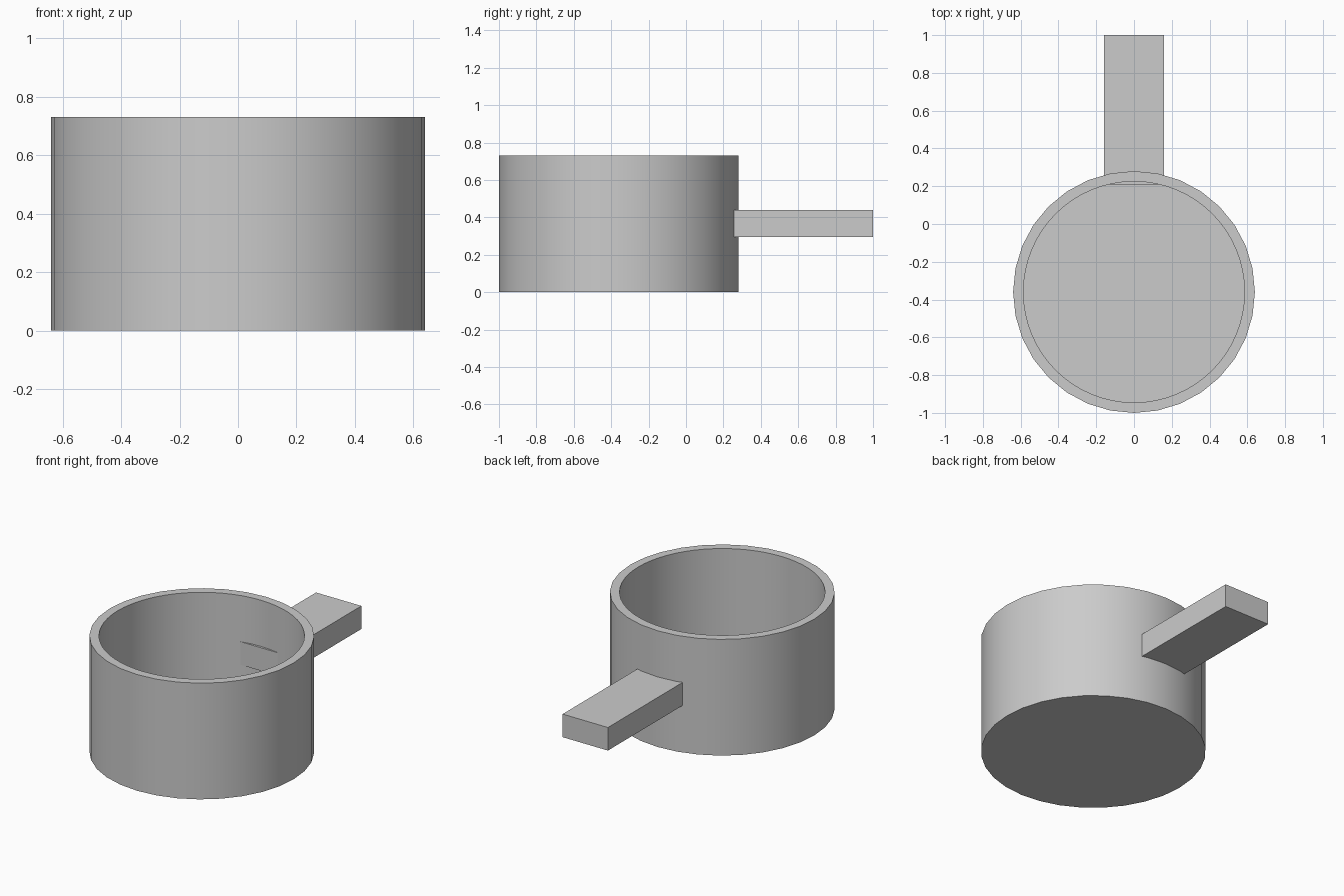
import bpy
import bmesh
from math import cos, sin, tau, radians

cube = bpy.data.objects.get("Cube")
if cube:
    bpy.data.objects.remove(cube, do_unlink=True)

CENTRE_Y = -0.36
HEIGHT = 0.73
OUTER, INNER, FLOOR = 0.64, 0.585, 0.055

grey = bpy.data.materials.new("plain grey")
grey.use_nodes = True
colour = (0.6, 0.6, 0.6, 1)
grey.diffuse_color = colour
grey.node_tree.nodes["Principled BSDF"].inputs["Base Color"].default_value = colour


def add_object(name, bm):
    bmesh.ops.recalc_face_normals(bm, faces=bm.faces)
    mesh = bpy.data.meshes.new(name)
    bm.to_mesh(mesh)
    bm.free()
    mesh.materials.append(grey)
    obj = bpy.data.objects.new(name, mesh)
    bpy.context.collection.objects.link(obj)
    return obj


def ring(bm, radius, z, sides):
    verts = [bm.verts.new((radius * cos(tau * i / sides),
                           CENTRE_Y + radius * sin(tau * i / sides), z))
             for i in range(sides)]
    edges = [bm.edges.new((verts[i - 1], verts[i])) for i in range(sides)]
    return verts, edges


# Cup: faceted outer wall, finer inner wall, flat rim and floor
bm = bmesh.new()
base, base_edges = ring(bm, OUTER, 0, 32)
lip, lip_edges = ring(bm, OUTER, HEIGHT, 32)
mouth, mouth_edges = ring(bm, INNER, HEIGHT, 64)
floor, floor_edges = ring(bm, INNER, FLOOR, 64)
for pair in ((base_edges, lip_edges), (lip_edges, mouth_edges),
             (mouth_edges, floor_edges)):
    bmesh.ops.bridge_loops(bm, edges=pair[0] + pair[1])
bm.faces.new(base)
bm.faces.new(floor)
cup = add_object("cup", bm)
bpy.ops.object.select_all(action='DESELECT')
cup.select_set(True)
bpy.context.view_layer.objects.active = cup
bpy.ops.object.shade_smooth_by_angle(angle=radians(30))

# Handle: plain bar that pokes slightly through the wall
bm = bmesh.new()
bmesh.ops.create_cube(bm, size=1)
bmesh.ops.scale(bm, vec=(0.315, 0.79, 0.145), verts=bm.verts)
bmesh.ops.translate(bm, vec=(0, 0.605, 0.3675), verts=bm.verts)
add_object("handle", bm)
